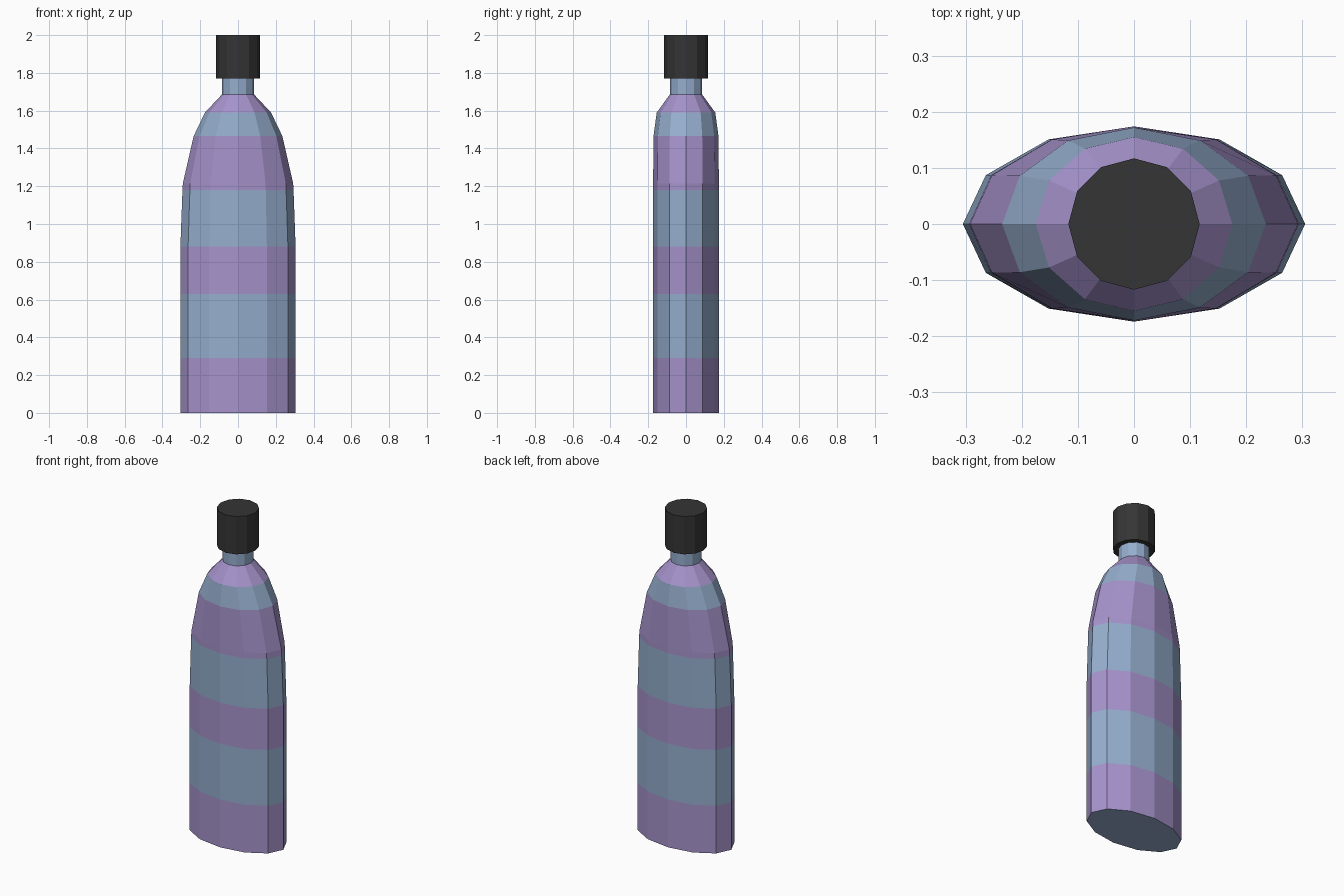
import bpy, bmesh, math

cube = bpy.data.objects.get("Cube")
if cube:
    bpy.data.objects.remove(cube, do_unlink=True)

SIDES = 12


def material(name, rgb):
    mat = bpy.data.materials.new(name)
    mat.use_nodes = True
    color = (*rgb, 1)
    mat.diffuse_color = color
    mat.node_tree.nodes["Principled BSDF"].inputs["Base Color"].default_value = color
    return mat


purple = material("soft purple", (0.38, 0.29, 0.60))
blue = material("dusty blue", (0.30, 0.42, 0.61))
black = material("cap black", (0.035, 0.035, 0.035))


def loft(name, rings, mats, bands, base, top):
    """Stack elliptical rings (rx, ry, z); bands gives the material of each wall."""
    bm = bmesh.new()
    loops = []
    for rx, ry, z in rings:
        angles = [2 * math.pi * i / SIDES for i in range(SIDES)]
        loops.append([bm.verts.new((rx * math.cos(a), ry * math.sin(a), z)) for a in angles])
    for low, high, band in zip(loops, loops[1:], bands):
        for i in range(SIDES):
            j = (i + 1) % SIDES
            bm.faces.new((low[i], low[j], high[j], high[i])).material_index = band
    bm.faces.new(loops[0][::-1]).material_index = base
    bm.faces.new(loops[-1]).material_index = top
    mesh = bpy.data.meshes.new(name)
    bm.to_mesh(mesh)
    bm.free()
    for mat in mats:
        mesh.materials.append(mat)
    obj = bpy.data.objects.new(name, mesh)
    bpy.context.collection.objects.link(obj)
    return obj


# Flattened bottle with alternating stripes, shoulder and neck
P, B = 0, 1
bottle_rings = [
    (0.305, 0.174, 0), (0.305, 0.174, 0.29), (0.305, 0.174, 0.63),
    (0.305, 0.174, 0.88), (0.294, 0.174, 1.18), (0.292, 0.174, 1.215),
    (0.235, 0.172, 1.465), (0.175, 0.155, 1.59),
    (0.086, 0.086, 1.685), (0.086, 0.086, 1.78),
]
loft("bottle", bottle_rings, [purple, blue], [P, B, P, B, P, P, B, P, B], B, B)

# Screw cap
loft("cap", [(0.117, 0.117, 1.77), (0.117, 0.117, 2)], [black], [0], 0, 0)
